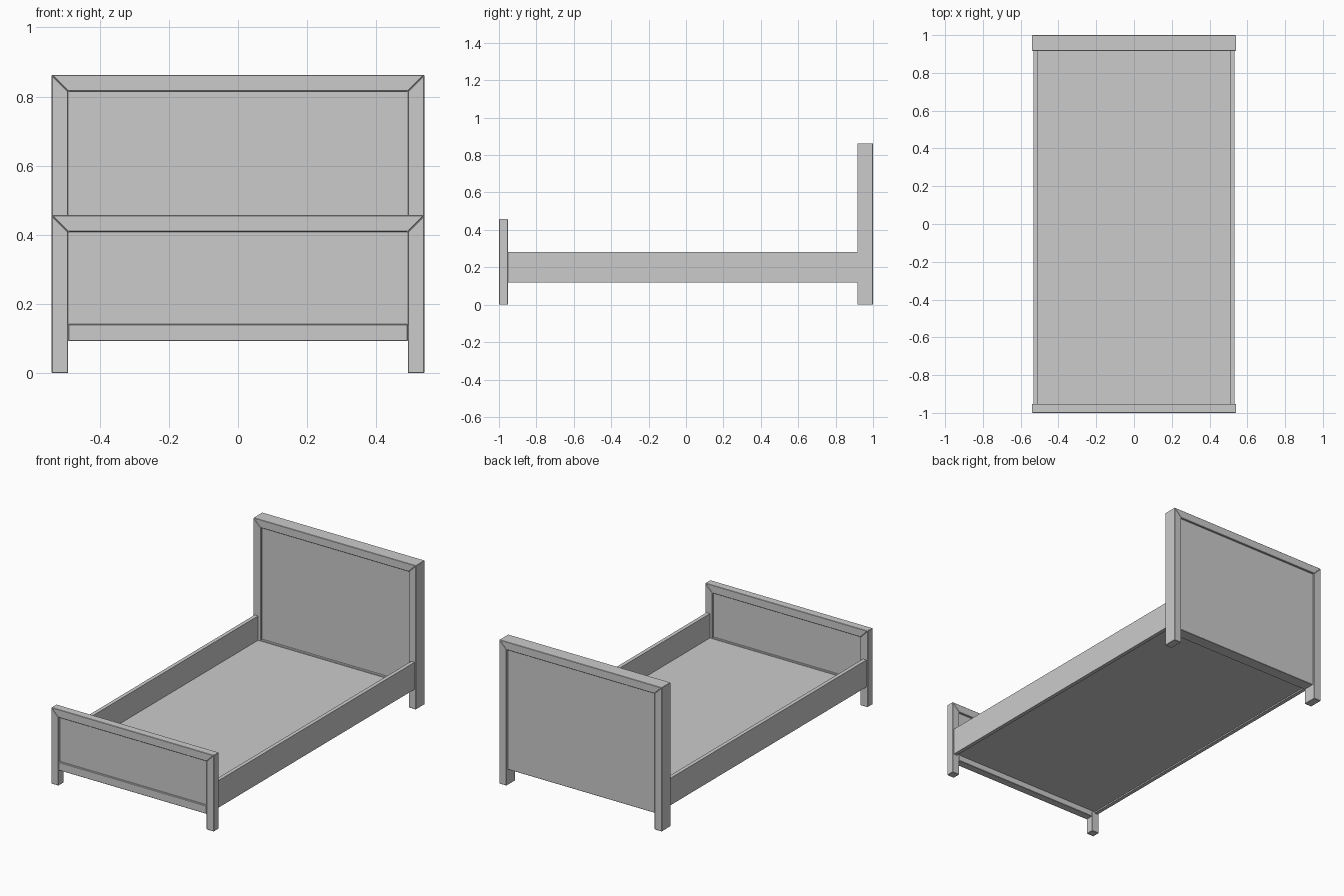
import bpy, bmesh

if "Cube" in bpy.data.objects:
    bpy.data.objects.remove(bpy.data.objects["Cube"])

W, T = 0.539, 0.048          # half width, frame member width
IN = W - T                   # inner half width


def prism(name, profile, y0, y1, bevel=0.0):
    """Extrude an x-z outline between two y planes."""
    bm = bmesh.new()
    face = bm.faces.new([bm.verts.new((x, y0, z)) for x, z in profile])
    ext = bmesh.ops.extrude_face_region(bm, geom=[face])
    verts = [v for v in ext["geom"] if isinstance(v, bmesh.types.BMVert)]
    bmesh.ops.translate(bm, verts=verts, vec=(0, y1 - y0, 0))
    bmesh.ops.recalc_face_normals(bm, faces=bm.faces[:])
    me = bpy.data.meshes.new(name)
    bm.to_mesh(me)
    bm.free()
    ob = bpy.data.objects.new(name, me)
    bpy.context.collection.objects.link(ob)
    if bevel:
        mod = ob.modifiers.new("edge", "BEVEL")
        mod.width = bevel
        mod.segments = 1
    return ob


def box(name, x0, x1, y0, y1, z0, z1, bevel=0.0):
    return prism(name, [(x0, z0), (x1, z0), (x1, z1), (x0, z1)], y0, y1, bevel)


def end_board(name, y0, y1, top, panel_y0, panel_y1, rail_y0, rail_y1):
    b = 0.002
    # mitred posts
    for s, side in ((-1, "left"), (1, "right")):
        prism(f"{name}_{side}_post",
              [(s * IN, 0), (s * W, 0), (s * W, top), (s * IN, top - T)], y0, y1, b)
    # mitred top rail
    prism(f"{name}_top_rail",
          [(-IN, top - T), (IN, top - T), (W, top), (-W, top)], y0, y1, b)
    # bottom rail and recessed panel
    box(f"{name}_bottom_rail", -IN, IN, rail_y0, rail_y1, 0.093, 0.142, b)
    box(f"{name}_panel", -IN, IN, panel_y0, panel_y1, 0.095, top - T)


# headboard and footboard
end_board("headboard", 0.916, 1.0, 0.863, 0.930, 0.988, 0.916, 0.988)
end_board("footboard", -1.0, -0.952, 0.457, -0.988, -0.964, -1.0, -0.952)

# side rails
for s, side in ((-1, "left"), (1, "right")):
    x0, x1 = sorted((s * 0.508, s * 0.531))
    box(f"{side}_side_rail", x0, x1, -0.953, 0.917, 0.12, 0.282)

# mattress base
box("mattress_base", -0.508, 0.508, -0.953, 0.917, 0.128, 0.136)
